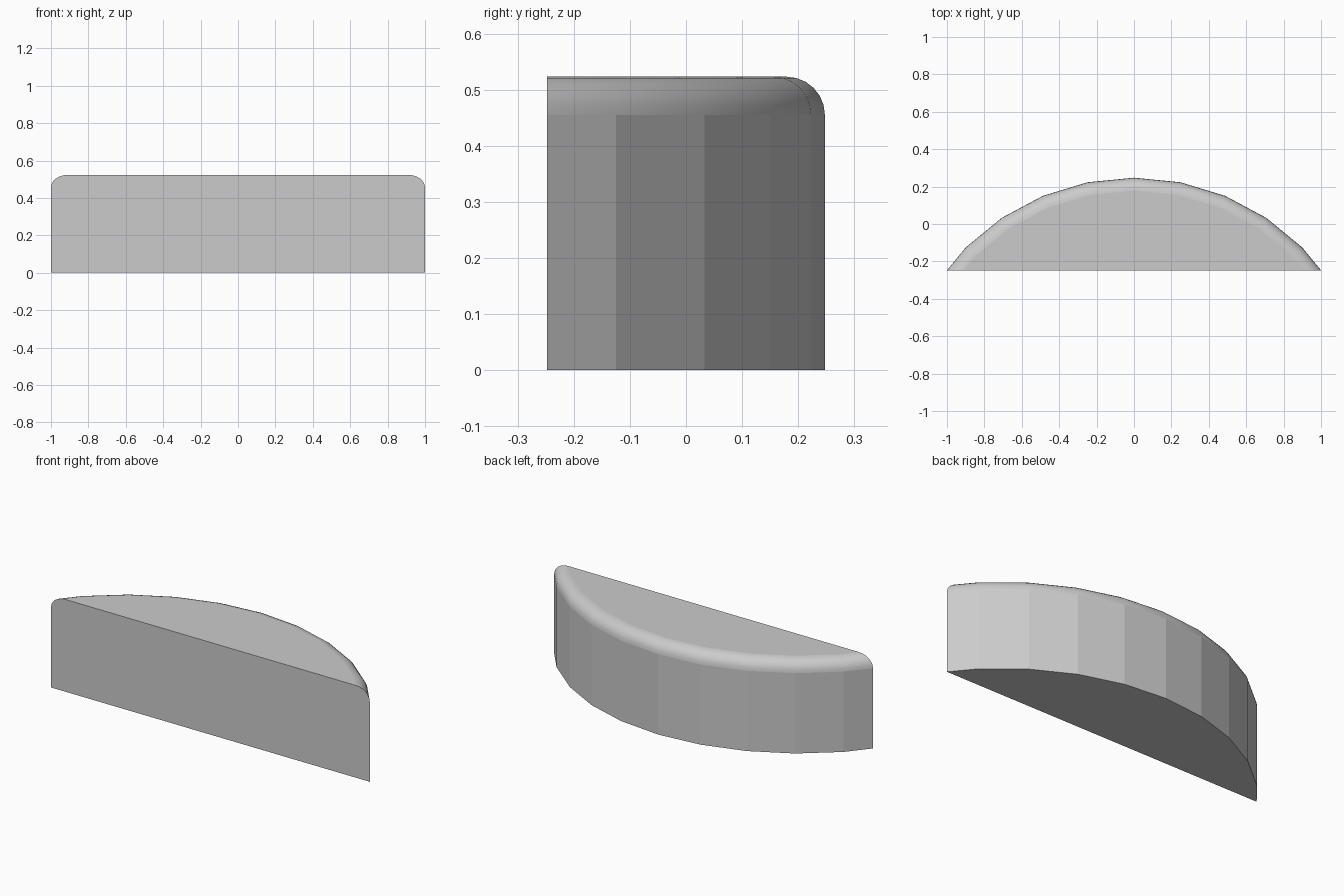
import bpy, bmesh
from mathutils import Vector

if "Cube" in bpy.data.objects:
    bpy.data.objects.remove(bpy.data.objects["Cube"])

RADIUS, HEIGHT, FILLET = 1.272, 0.523, 0.068
BACK_Y, FRONT_Y = 0.2475, -0.2475

bm = bmesh.new()

# 32-sided disc whose rearmost corner touches the back of the model
bmesh.ops.create_cone(bm, cap_ends=True, segments=32, radius1=RADIUS,
                      radius2=RADIUS, depth=HEIGHT)
bmesh.ops.translate(bm, verts=bm.verts,
                    vec=Vector((0, BACK_Y - RADIUS, HEIGHT / 2)))

# Rounded upper rim
rim = [e for e in bm.edges if all(v.co.z > HEIGHT - 1e-4 for v in e.verts)]
bmesh.ops.bevel(bm, geom=rim, offset=FILLET, offset_type='OFFSET',
                segments=6, profile=0.5, affect='EDGES')

# Slice off the segment and close the flat front
cut = bmesh.ops.bisect_plane(bm, geom=bm.verts[:] + bm.edges[:] + bm.faces[:],
                             plane_co=(0, FRONT_Y, 0), plane_no=(0, 1, 0),
                             clear_inner=True)
cut_edges = [g for g in cut["geom_cut"] if isinstance(g, bmesh.types.BMEdge)]
bmesh.ops.holes_fill(bm, edges=cut_edges, sides=0)
bmesh.ops.recalc_face_normals(bm, faces=bm.faces)

# Only the rounded rim is smooth shaded
for f in bm.faces:
    f.smooth = 0.02 < f.normal.z < 0.998

mesh = bpy.data.meshes.new("curved_block")
bm.to_mesh(mesh)
bm.free()
block = bpy.data.objects.new("curved_block", mesh)
bpy.context.collection.objects.link(block)
